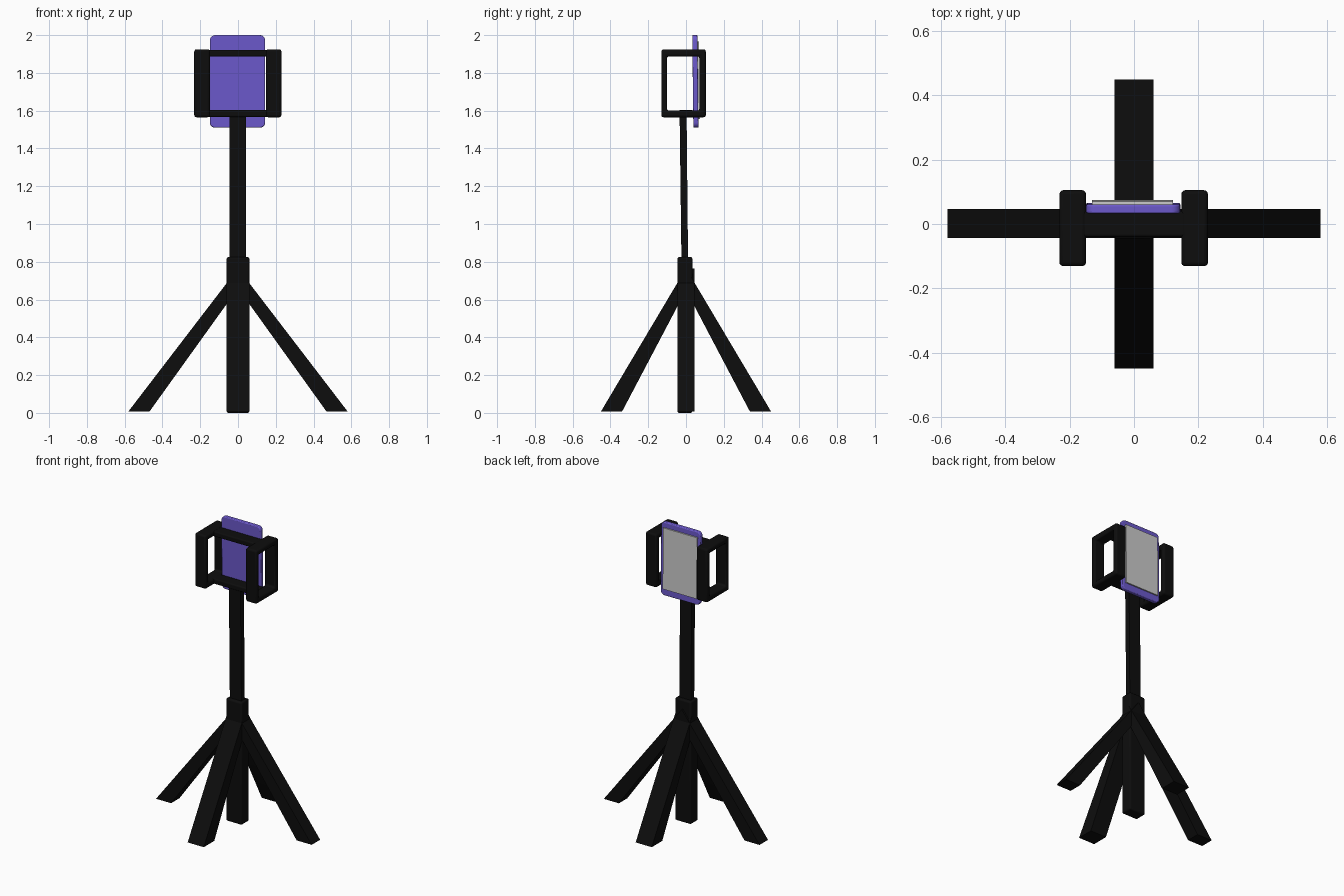
import bpy, bmesh, math

if "Cube" in bpy.data.objects:
    bpy.data.objects.remove(bpy.data.objects["Cube"])


def material(name, rgb):
    m = bpy.data.materials.new(name)
    m.diffuse_color = (*rgb, 1)
    m.use_nodes = True
    m.node_tree.nodes["Principled BSDF"].inputs["Base Color"].default_value = m.diffuse_color
    return m


black = material("black_plastic", (0.004, 0.004, 0.004))
purple = material("purple_case", (0.15, 0.1, 0.6))


def finish(name, bm, mat, bevel, segments=3):
    bmesh.ops.recalc_face_normals(bm, faces=bm.faces)
    me = bpy.data.meshes.new(name)
    bm.to_mesh(me)
    bm.free()
    ob = bpy.data.objects.new(name, me)
    bpy.context.collection.objects.link(ob)
    if mat:
        me.materials.append(mat)
    if bevel:
        mod = ob.modifiers.new("bevel", "BEVEL")
        mod.width, mod.segments = bevel, segments
        mod.limit_method, mod.angle_limit = "ANGLE", math.radians(40)
    return ob


def place(axis, depth, p):
    # 2D profile (horizontal, z) extruded along x or y
    return (depth, p[0], p[1]) if axis == "x" else (p[0], depth, p[1])


def prism(name, pts, axis, lo, hi, mat, bevel=0.0):
    bm = bmesh.new()
    a, b = ([bm.verts.new(place(axis, d, p)) for p in pts] for d in (lo, hi))
    bm.faces.new(a)
    bm.faces.new(b)
    n = len(pts)
    for i in range(n):
        j = (i + 1) % n
        bm.faces.new((a[i], a[j], b[j], b[i]))
    return finish(name, bm, mat, bevel)


def rect(h0, h1, z0, z1):
    return [(h0, z0), (h1, z0), (h1, z1), (h0, z1)]


def rounded(h0, h1, z0, z1, r, steps=5):
    pts = []
    for k, (cx, cz) in enumerate(rect(h0 + r, h1 - r, z0 + r, z1 - r)):
        for s in range(steps + 1):
            t = math.pi * (1 + k / 2 + s / steps / 2)
            pts.append((cx + r * math.cos(t), cz + r * math.sin(t)))
    return pts


def ring(name, outer, inner, lo, hi, mat, bevel):
    bm = bmesh.new()
    loops = [[bm.verts.new(place("x", d, p)) for p in prof]
             for prof, d in ((outer, lo), (outer, hi), (inner, hi), (inner, lo))]
    for a, b in zip(loops, loops[1:] + loops[:1]):
        for i in range(4):
            j = (i + 1) % 4
            bm.faces.new((a[i], a[j], b[j], b[i]))
    return finish(name, bm, mat, bevel)


# Central post and the slightly leaning upper pole
prism("center_post", rect(-0.046, 0.034, 0, 0.825), "x", -0.06, 0.06, black, 0.01)
prism("upper_pole", [(-0.024, 0.8), (0.011, 0.8), (0.003, 1.59), (-0.034, 1.59)],
      "x", -0.044, 0.042, black)

# Four splayed legs, cut flat at the floor
for side, word in ((-1, "left"), (1, "right")):
    prism(word + "_leg", [(side * x, z) for x, z in
          ((0.58, 0.008), (0.468, 0.008), (0, 0.66), (0, 0.765))],
          "y", -0.044, 0.046, black)
for side, word in ((-1, "front"), (1, "back")):
    prism(word + "_leg", [(side * y, z) for y, z in
          ((0.45, 0.008), (0.338, 0.008), (0, 0.65), (0, 0.765))],
          "x", -0.06, 0.06, black)

# Holder: two open side frames joined by upper and lower bars
for lo, hi, word in ((-0.232, -0.149, "left"), (0.147, 0.23, "right")):
    ring(word + "_clamp_frame", rect(-0.131, 0.105, 1.565, 1.925),
         rect(-0.101, 0.071, 1.6, 1.888), lo, hi, black, 0.012)
for z0, z1, word in ((1.567, 1.603, "lower"), (1.886, 1.922, "upper")):
    prism(word + "_holder_bar", rect(-0.04, 0.04, z0, z1), "x", -0.165, 0.163,
          black, 0.008)

# Handset with its screen facing the back, leaning slightly
phone = prism("phone_body", rounded(-0.149, 0.144, 1.51, 2.0, 0.028), "y",
              0.036, 0.063, purple, 0.005)
screen = prism("phone_screen", rect(-0.13, 0.122, 1.555, 1.965), "y",
               0.06, 0.072, None)
for ob in (phone, screen):
    for v in ob.data.vertices:
        v.co.y -= (v.co.z - 1.755) * 0.012

# Smooth shading with sharp edges kept
for ob in bpy.context.collection.objects:
    bpy.ops.object.select_all(action="DESELECT")
    ob.select_set(True)
    bpy.context.view_layer.objects.active = ob
    bpy.ops.object.shade_smooth_by_angle(angle=math.radians(35))
